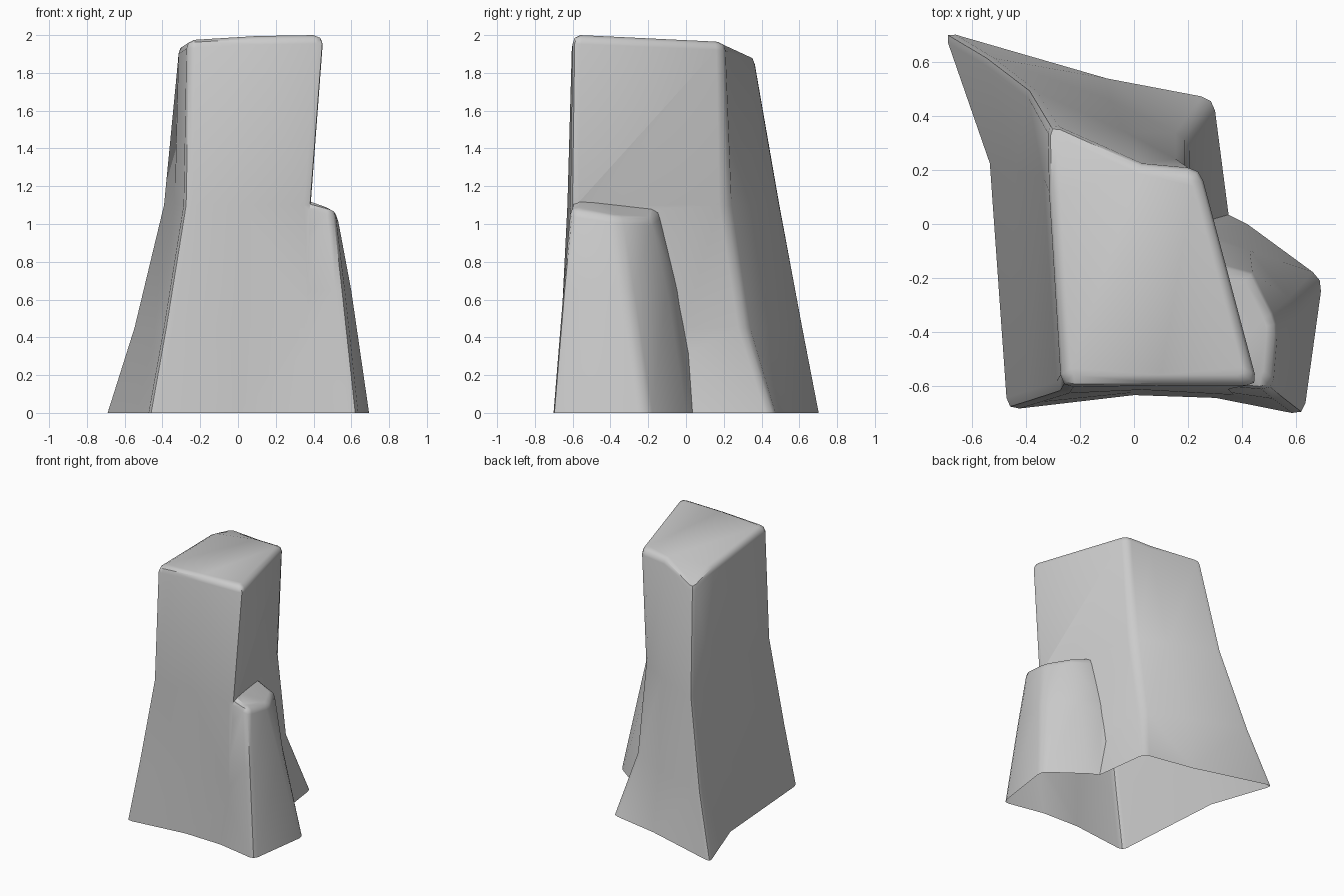
import bpy, bmesh
from mathutils import Vector

if "Cube" in bpy.data.objects:
    bpy.data.objects.remove(bpy.data.objects["Cube"])


def inset(pts, d):
    """Move every outline point inward (counter-clockwise outline)."""
    out = []
    for k, p in enumerate(pts):
        a = (p - pts[k - 1]).xy.normalized()
        b = (pts[(k + 1) % len(pts)] - p).xy.normalized()
        t = a + b
        miter = min(2 / t.length, 1.6)
        t.normalize()
        out.append(p + Vector((-t.y, t.x, 0)) * d * miter)
    return out


def rounded(pts, corners, r):
    """Replace each listed corner by three points of a curve."""
    out = []
    for k, p in enumerate(pts):
        if k in corners:
            a = p + (pts[k - 1] - p).normalized() * r
            b = p + (pts[(k + 1) % len(pts)] - p).normalized() * r
            out += [a, a * .25 + p * .5 + b * .25, b]
        else:
            out.append(p)
    return out


def loft(name, rings, top_z, corners, r):
    """Closed solid through outlines (z, points), with rounded corners and rim."""
    levels = [[Vector((x, y, z)) for x, y in pts] for z, pts in rings]
    top = [Vector((x, y, z)) for (x, y), z in zip(rings[-1][1], top_z)]
    outlines = [rounded(p, corners, r) for p in levels[:-1]]
    for d, drop in ((0, .045), (.01, .014), (.04, 0)):
        ring = [p - Vector((0, 0, drop)) for p in inset(top, d)]
        outlines.append(rounded(ring, corners, r - d * .4))

    bm = bmesh.new()
    loops = [[bm.verts.new(p) for p in o] for o in outlines]
    n = len(loops[0])
    for a, b in zip(loops, loops[1:]):
        for k in range(n):
            j = (k + 1) % n
            bm.faces.new((a[k], a[j], b[j], b[k]))
    bm.faces.new(loops[-1])
    bm.faces.new(loops[0][::-1])
    bmesh.ops.triangulate(bm, faces=bm.faces[:])
    bmesh.ops.recalc_face_normals(bm, faces=bm.faces[:])
    mesh = bpy.data.meshes.new(name)
    bm.to_mesh(mesh)
    bm.free()
    ob = bpy.data.objects.new(name, mesh)
    bpy.context.collection.objects.link(ob)
    return ob


# Tall pillar: front left, front mid, front right, back right, back mid, back left, left mid
pillar = loft("rock_pillar", [
    (0.0, [(-.47, -.69), (0, -.635), (.44, -.65), (.295, .465), (-.1, .54), (-.705, .715), (-.535, .225)]),
    (0.45, [(-.39, -.665), (0, -.625), (.415, -.635), (.195, .32), (-.09, .46), (-.56, .63), (-.44, .2)]),
    (1.1, [(-.285, -.63), (.03, -.615), (.395, -.612), (.195, .22), (-.03, .34), (-.40, .51), (-.335, .17)]),
    (1.92, [(-.27, -.605), (.1, -.6), (.46, -.6), (.245, .205), (.03, .225), (-.32, .38), (-.315, .12)]),
], [1.975, 1.995, 2.0, 1.965, 1.955, 1.885, 1.945], (0, 2, 3, 5), 0.045)

# Short side rock: inner front, front right, right, back, inner back
stub = loft("side_rock", [
    (0.0, [(.2, -.625), (.63, -.71), (.70, -.205), (.42, .0), (.22, .1)]),
    (0.65, [(.22, -.605), (.56, -.655), (.605, -.31), (.43, -.1), (.25, -.04)]),
    (1.1, [(.22, -.59), (.515, -.617), (.535, -.37), (.44, -.18), (.25, -.13)]),
], [1.16, 1.085, 1.05, 1.04, 1.08], (1, 2), 0.045)

# Merge the two rocks into one skin
mod = pillar.modifiers.new("merge", 'BOOLEAN')
mod.operation = 'UNION'
mod.solver = 'EXACT'
mod.object = stub
bpy.context.view_layer.objects.active = pillar
pillar.select_set(True)
bpy.ops.object.modifier_apply(modifier=mod.name)
bpy.data.objects.remove(stub)

# Open underside
bm = bmesh.new()
bm.from_mesh(pillar.data)
under = [f for f in bm.faces if all(abs(v.co.z) < 1e-3 for v in f.verts)]
bmesh.ops.delete(bm, geom=under, context='FACES')
bm.to_mesh(pillar.data)
bm.free()

bpy.ops.object.shade_smooth_by_angle(angle=0.85)
